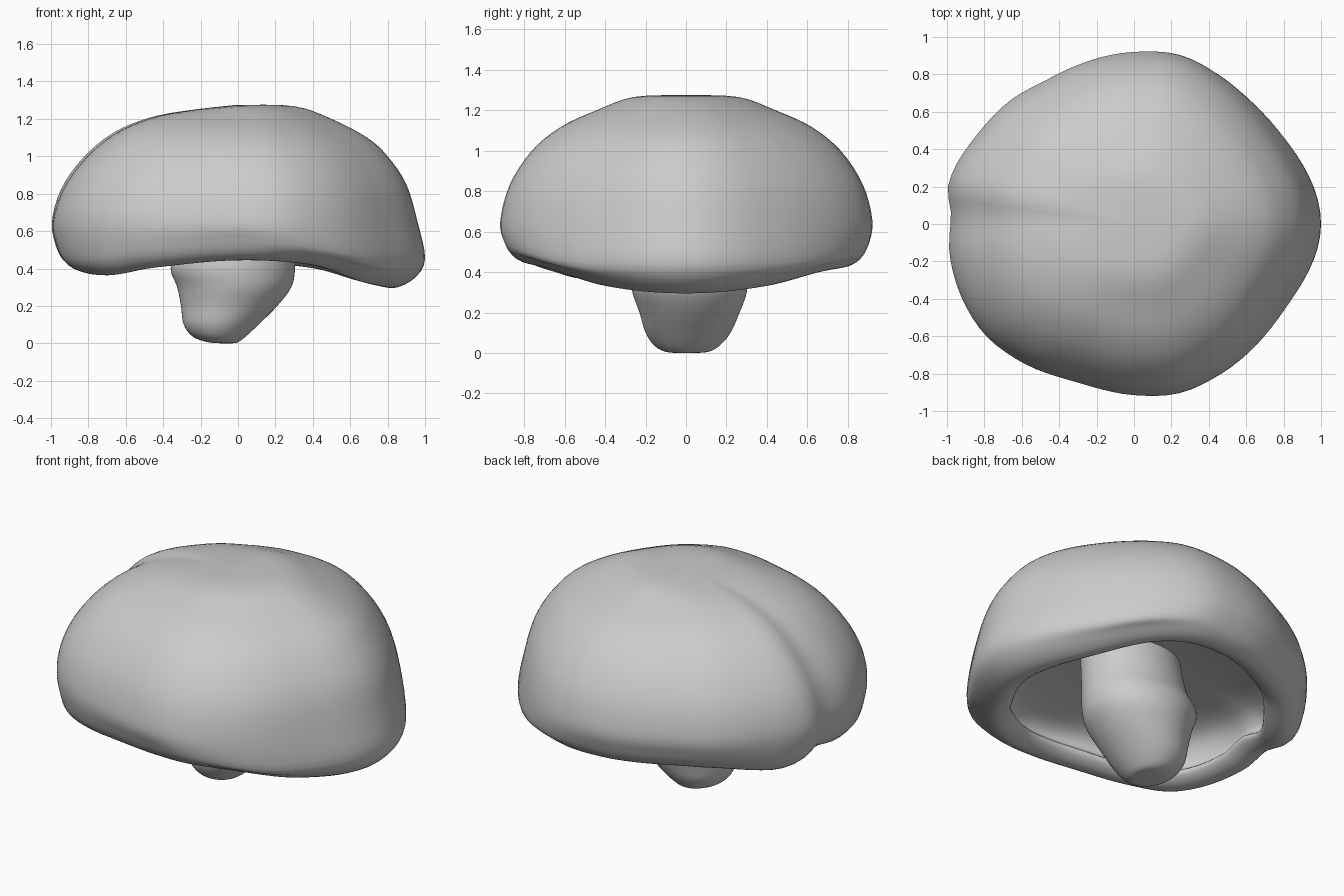
import bpy, bmesh
from math import sin, cos, tau, radians, exp
from mathutils import Vector

cube = bpy.data.objects.get("Cube")
if cube:
    bpy.data.objects.remove(cube)

grey = bpy.data.materials.new("plain grey")
grey.use_nodes = True
grey.diffuse_color = (0.6, 0.6, 0.6, 1)
grey.node_tree.nodes["Principled BSDF"].inputs["Base Color"].default_value = (0.6, 0.6, 0.6, 1)

SEGMENTS = 96


def smooth_path(points, steps=4):
    """Catmull-Rom curve through the points."""
    pts = [Vector(p) for p in points]
    pts = [pts[0]] + pts + [pts[-1]]
    out = []
    for a, b, c, d in zip(pts, pts[1:], pts[2:], pts[3:]):
        for i in range(steps):
            t = i / steps
            out.append(b + (c - a) * t / 2 + (2 * a - 5 * b + 4 * c - d) * t * t / 2
                       + (3 * b - a - 3 * c + d) * t ** 3 / 2)
    return out + [pts[-1]]


def lookup(table, angle):
    """Smooth value from a table of (degrees, value) that wraps round."""
    n = len(table)
    k = max(i for i in range(n) if table[i][0] <= angle)
    (a0, v0), (a1, v1), (a2, v2), (a3, v3) = (table[(k + j) % n] for j in (-1, 0, 1, 2))
    t = (angle - a1) / ((a2 - a1) % 360)
    m1 = (v2 - v0) / ((a2 - a0) % 360) * ((a2 - a1) % 360)
    m2 = (v3 - v1) / ((a3 - a1) % 360) * ((a2 - a1) % 360)
    return (v1 + m1 * t + (3 * (v2 - v1) - 2 * m1 - m2) * t * t
            + (2 * (v1 - v2) + m1 + m2) * t ** 3)


def loft(name, rings):
    """Skin a list of rings, closing each end with a fan."""
    bm = bmesh.new()
    loops = [[bm.verts.new(p) for p in ring] for ring in rings]
    for a, b in zip(loops, loops[1:]):
        for i in range(SEGMENTS):
            j = (i + 1) % SEGMENTS
            bm.faces.new((a[i], a[j], b[j], b[i]))
    for ring in (loops[0], loops[-1]):
        tip = bm.verts.new(sum((v.co for v in ring), Vector()) / SEGMENTS)
        for i in range(SEGMENTS):
            bm.faces.new((ring[i], ring[(i + 1) % SEGMENTS], tip))
    bmesh.ops.recalc_face_normals(bm, faces=bm.faces)
    mesh = bpy.data.meshes.new(name)
    bm.to_mesh(mesh)
    bm.free()
    mesh.shade_smooth()
    mesh.materials.append(grey)
    obj = bpy.data.objects.new(name, mesh)
    bpy.context.collection.objects.link(obj)
    return obj


# Cap outline, and height of its rim, by angle
outline = [(0, 1), (30, .93), (45, .915), (60, .925), (75, .94), (90, .92), (120, .9),
           (135, .935), (150, .965), (168, 1.015), (177, .98), (190, 1.0), (215, .995),
           (230, .955), (250, .9), (270, .915), (285, .94), (300, .935), (330, .93)]
rim = [(0, .295), (30, .33), (60, .405), (90, .43), (135, .43), (160, .38), (176, .42),
       (190, .39), (215, .365), (235, .405), (270, .445), (300, .42), (330, .33)]


def cap_profile(angle):
    """Outer dome, rolled rim and hollow underside, as (radius, height)."""
    zb = lookup(rim, angle)
    side = cos(radians(angle))
    # The crown falls away more gently on the right
    slope = max(0, -side)
    dome = [(.01, 1.275), (.28, 1.266 - .022 * slope), (.48, 1.2 + .008 * slope),
            (.67, 1.12 + .01 * slope), (.83, 1.0), (.95, .83),
            (1, .65), (.975, zb + .11), (.93, zb + .035), (.86, zb), (.79, zb + .012),
            (.75, zb + .055), (.82, zb + .12), (.72, .64), (.35, .7), (.01, .71)]
    droop = [(.01, 1.275), (.3, 1.268), (.5, 1.2), (.69, 1.1), (.8, 1.0), (.9, .85),
             (.96, .65), (1, .45), (.94, zb + .05), (.83, zb), (.75, zb + .03),
             (.72, zb + .09), (.79, zb + .18), (.71, .64), (.35, .7), (.01, .71)]
    w = max(0, side) ** 1.5
    return smooth_path([Vector(a).lerp(Vector(b), w) for a, b in zip(dome, droop)])


columns = []
for i in range(SEGMENTS):
    angle = 360 * i / SEGMENTS
    size = lookup(outline, angle)
    # Shallow furrow up the side of the cap, steep on one flank only
    offset = angle - 177
    furrow = exp(-(offset / (7 if offset < 0 else 20)) ** 2)
    column = []
    for k, (r, z) in enumerate(cap_profile(angle)):
        fade = max(0, min(1, (r - .2) * 1.6)) * max(0, min(1, (z - .55) * 5))
        dip = furrow * fade * .022 * (k < 28)
        x = r * size
        column.append(Vector((x * cos(radians(angle)), x * sin(radians(angle)), z - dip)))
    columns.append(column)
loft("mushroom_cap", list(zip(*columns)))

# Stem: height, left and right edges in x, front and back edges in y
stem_sections = [(0, -.09, -.03, -.04, .04), (.006, -.16, .0, -.1, .11),
                 (.035, -.24, .04, -.155, .165), (.1, -.29, .11, -.2, .22),
                 (.2, -.305, .21, -.23, .265), (.3, -.325, .285, -.265, .3),
                 (.4, -.36, .305, -.28, .3), (.52, -.32, .3, -.27, .25),
                 (.74, -.28, .3, -.27, .22)]
rings = []
for z, x0, x1, y0, y1 in smooth_path(stem_sections, 5):
    rings.append([Vector(((x0 + x1) / 2 + (x1 - x0) / 2 * cos(tau * i / SEGMENTS),
                          (y0 + y1) / 2 + (y1 - y0) / 2 * sin(tau * i / SEGMENTS), z))
                  for i in range(SEGMENTS)])
loft("stem", rings)
